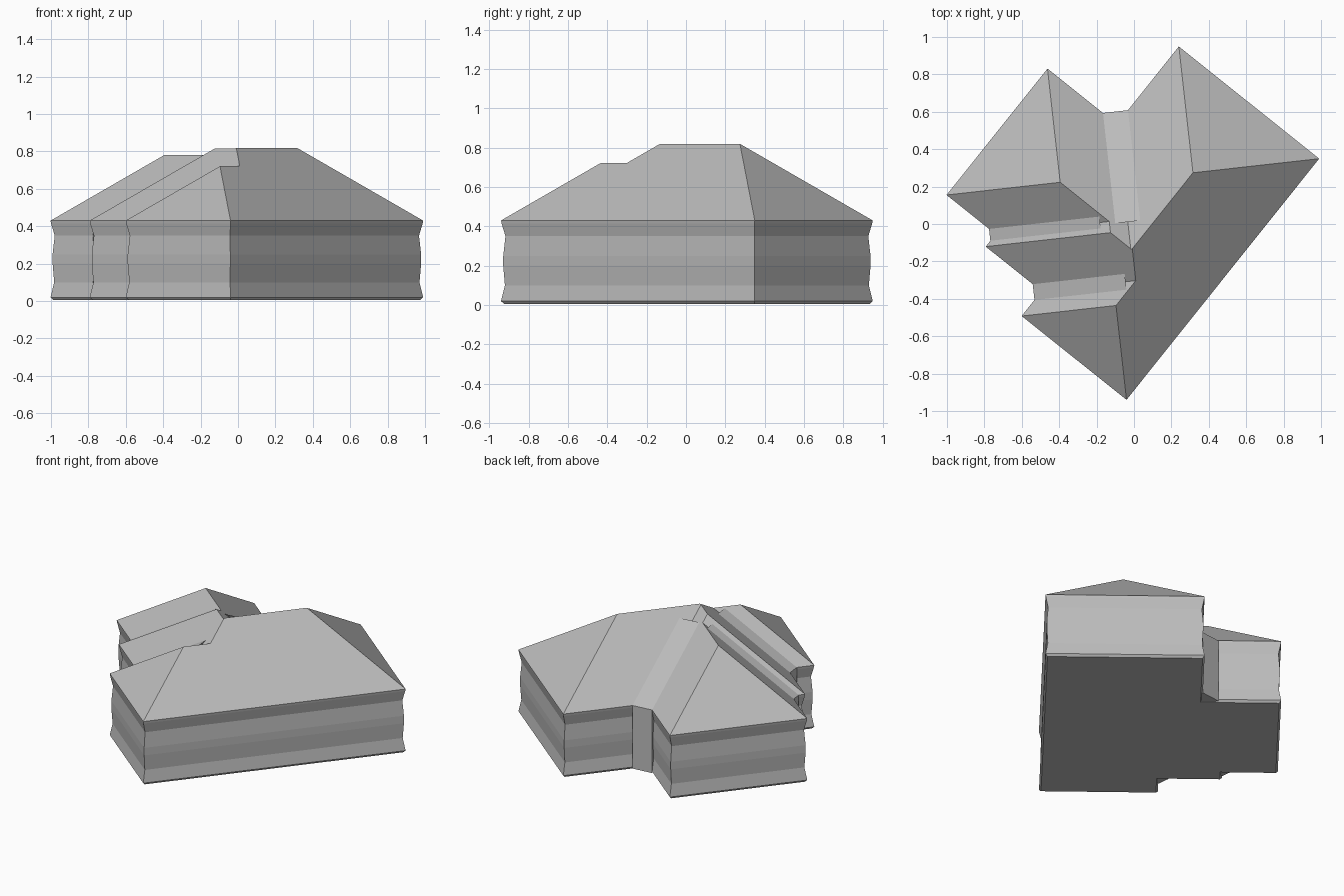
import bpy, bmesh
from mathutils import Vector

cube = bpy.data.objects.get("Cube")
if cube:
    bpy.data.objects.remove(cube, do_unlink=True)

EAVE, PITCH = 0.43, 0.81
ORIGIN = Vector((-0.04, -0.94, 0))
ALONG = Vector((0.624, 0.781, 0))      # long facade direction
ACROSS = Vector((-0.781, 0.624, 0))    # depth direction

# One plain grey for the whole building
grey = bpy.data.materials.new("plain_grey")
grey.use_nodes = True
COLOUR = (0.5, 0.5, 0.5, 1)
grey.diffuse_color = COLOUR
grey.node_tree.nodes["Principled BSDF"].inputs["Base Color"].default_value = COLOUR


def place(u, v, z):
    return ORIGIN + ALONG * u + ACROSS * v + Vector((0, 0, z))


def finish(bm, name):
    bmesh.ops.recalc_face_normals(bm, faces=bm.faces)
    mesh = bpy.data.meshes.new(name)
    bm.to_mesh(mesh)
    bm.free()
    mesh.materials.append(grey)
    obj = bpy.data.objects.new(name, mesh)
    bpy.context.collection.objects.link(obj)
    return obj


# Slightly uneven wall profile: height, inset
WALL = [(0.005, 0.012), (0.02, 0), (0.1, 0.014), (0.2, 0.008),
        (0.25, 0.008), (0.35, 0.016), (0.415, 0.002), (EAVE, 0)]


def hip_block(name, u0, u1, v0, v1):
    """Rectangular block with a hipped roof of constant pitch."""
    bm = bmesh.new()
    half = min(u1 - u0, v1 - v0) / 2
    top = EAVE + PITCH * half
    rings = []
    for z, d in WALL + [(top, half)]:
        corners = [(u0 + d, v0 + d), (u1 - d, v0 + d),
                   (u1 - d, v1 - d), (u0 + d, v1 - d)]
        rings.append([bm.verts.new(place(u, v, z)) for u, v in corners])
    for low, high in zip(rings, rings[1:]):
        for i in range(4):
            j = (i + 1) % 4
            bm.faces.new((low[i], low[j], high[j], high[i]))
    bm.faces.new(rings[0][::-1])
    # Collapse the top ring into the ridge
    bmesh.ops.remove_doubles(bm, verts=bm.verts, dist=0.0005)
    return finish(bm, name)


def valley_fill(name, u, v, side, size, run):
    """Chamfered corner post whose sloping top softens a roof valley."""
    bm = bmesh.new()
    a, b = (u, v + size), (u + side * size, v)
    points = [(*p, z) for p in (a, b) for z in (0.01, EAVE)]
    points += [(p[0] - side * run, p[1] - run, EAVE + PITCH * run) for p in (a, b)]
    points.append((u - side * 0.06, v - 0.06, 0.01))
    verts = [bm.verts.new(place(*p)) for p in points]
    bmesh.ops.convex_hull(bm, input=verts)
    return finish(bm, name)


# Hipped wings
hip_block("main_wing", 0.17, 1.651, 0, 0.961)
hip_block("front_wing", 0, 1.2, 0, 0.718)
hip_block("middle_wing", 0.17, 1.12, 0.01, 1.1)
hip_block("rear_wing", 0.255, 1.12, 0.05, 1.436)

# Softened inner corners
valley_fill("rear_valley", 1.12, 0.961, 1, 0.095, 0.42)
valley_fill("front_step_valley", 0.17, 0.718, -1, 0.06, 0.35)
valley_fill("rear_step_valley", 0.255, 1.1, -1, 0.045, 0.42)
